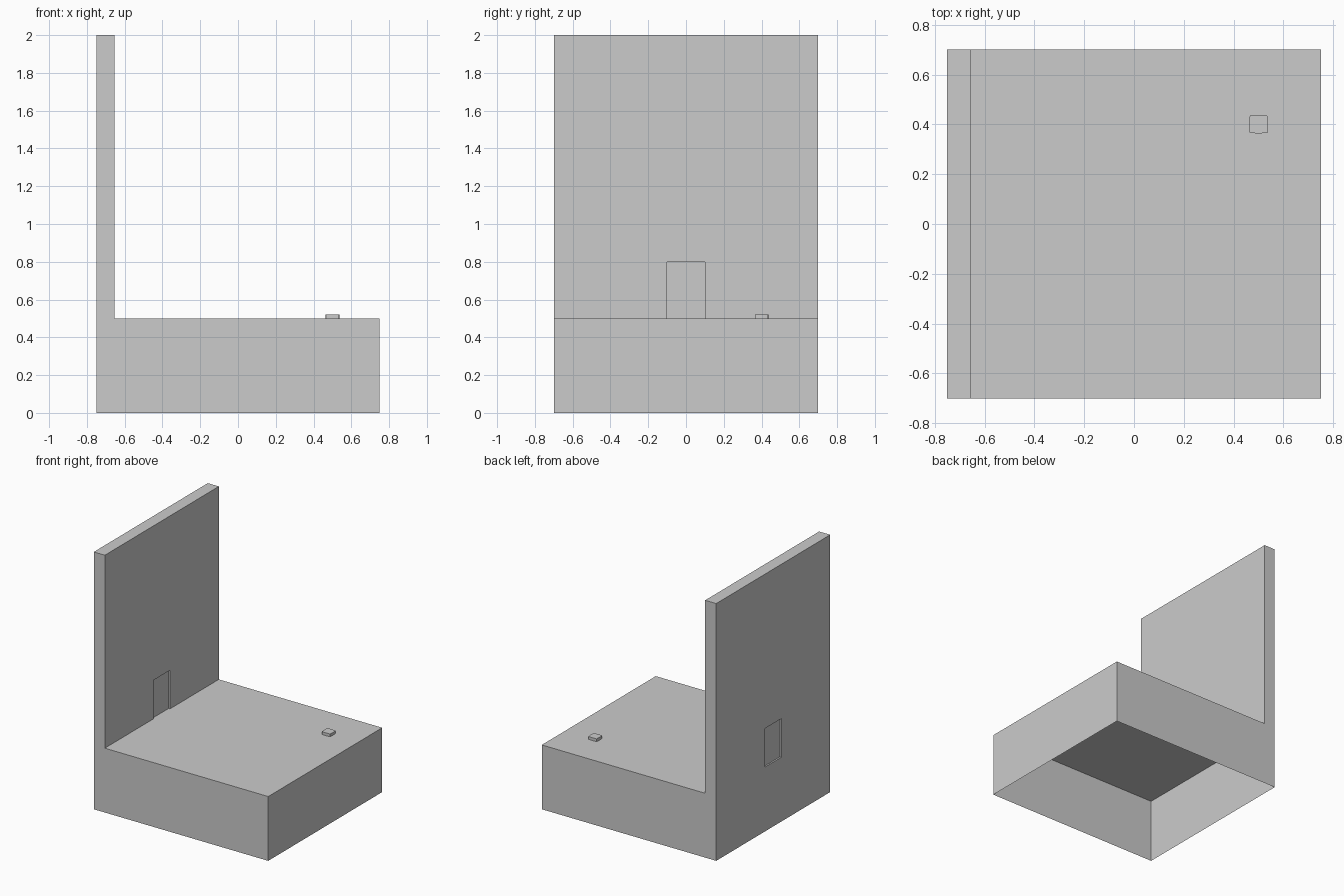
import bpy, bmesh

if "Cube" in bpy.data.objects:
    bpy.data.objects.remove(bpy.data.objects["Cube"])


def add_object(name, bm):
    bmesh.ops.recalc_face_normals(bm, faces=bm.faces)
    mesh = bpy.data.meshes.new(name)
    bm.to_mesh(mesh)
    bm.free()
    obj = bpy.data.objects.new(name, mesh)
    bpy.context.collection.objects.link(obj)
    return obj


def box(x0, x1, y0, y1, z0, z1):
    bm = bmesh.new()
    bmesh.ops.create_cube(bm, size=1)
    for v in bm.verts:
        v.co.x = x1 if v.co.x > 0 else x0
        v.co.y = y1 if v.co.y > 0 else y0
        v.co.z = z1 if v.co.z > 0 else z0
    return bm


def prism(points, offset):
    bm = bmesh.new()
    face = bm.faces.new([bm.verts.new(p) for p in points])
    res = bmesh.ops.extrude_face_region(bm, geom=[face], use_keep_orig=True)
    moved = [g for g in res["geom"] if isinstance(g, bmesh.types.BMVert)]
    bmesh.ops.translate(bm, verts=moved, vec=offset)
    return bm


# Base: thin shell, open underneath
bm = box(-0.75, 0.75, -0.7, 0.7, 0, 0.5)
bm.normal_update()
bottom = [f for f in bm.faces if f.normal.z < -0.5]
bmesh.ops.delete(bm, geom=bottom, context='FACES_ONLY')
add_object("base", bm)

# Back wall with a doorway cut up from its bottom edge
outline = [(-0.7, 0.5), (-0.7, 2), (0.7, 2), (0.7, 0.5),
           (0.1, 0.5), (0.1, 0.8), (-0.1, 0.8), (-0.1, 0.5)]
add_object("wall", prism([(-0.75, y, z) for y, z in outline], (0.095, 0, 0)))

# Door panel, slightly recessed on both sides
add_object("door", box(-0.738, -0.667, -0.1, 0.1, 0.5, 0.8))

# Small floor button with slightly bowed sides
r, c = 0.035, 0.038
ring = [(r, -r), (c, 0), (r, r), (0, r + 0.001),
        (-r, r), (-c, 0), (-r, -r), (0, -r - 0.001)]
bm = prism([(0.5 + x, 0.4 + y, 0.5) for x, y in ring], (0, 0, 0.022))
add_object("floor_button", bm)
